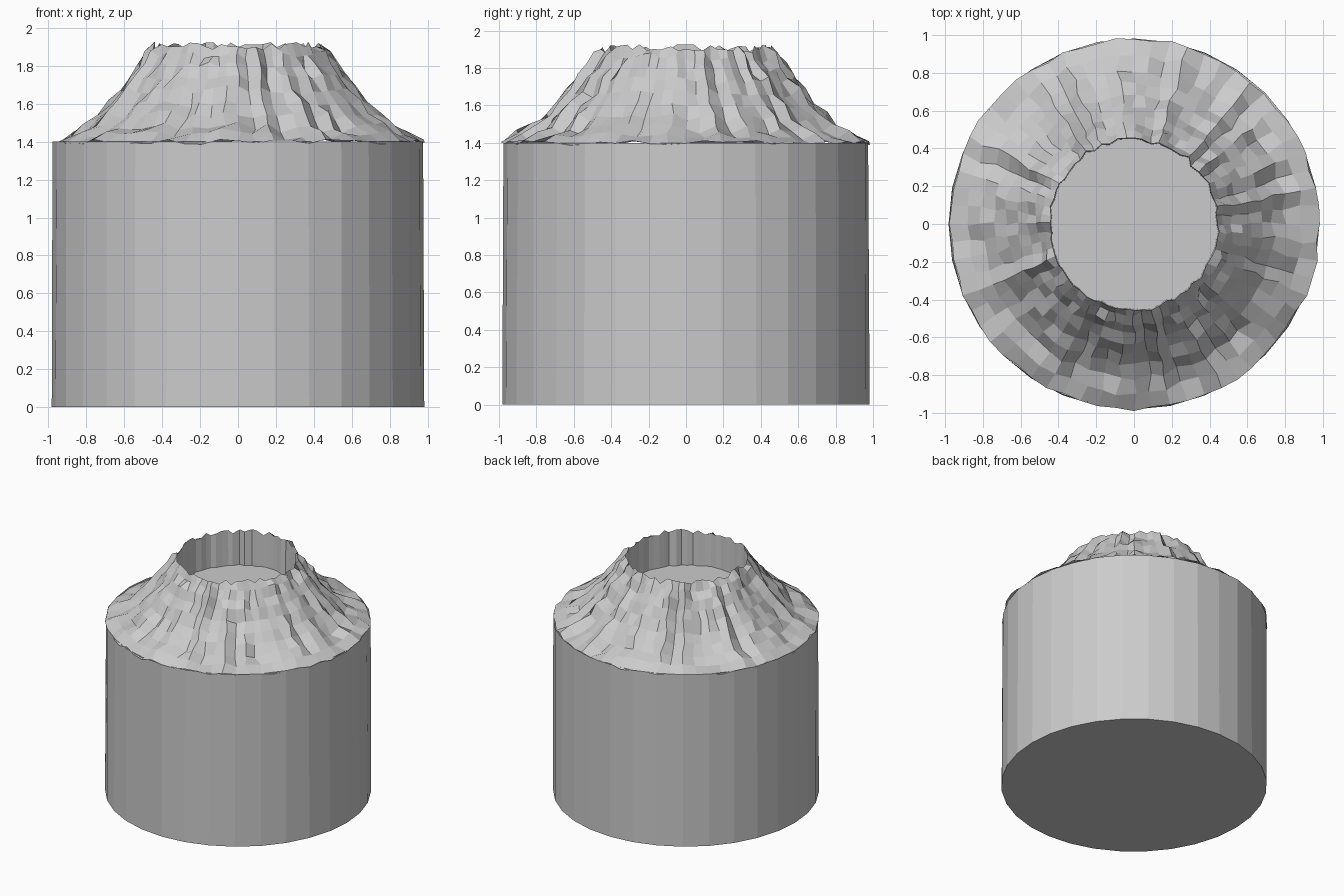
import bpy, bmesh, math, random

if "Cube" in bpy.data.objects:
    bpy.data.objects.remove(bpy.data.objects["Cube"])

random.seed(7)
SIDES = 32          # facets of the drum
SEG = 64            # columns of the rocky slope

rock = bpy.data.materials.new("grey rock")
rock.diffuse_color = (0.6, 0.6, 0.6, 1)
rock.use_nodes = True
rock.node_tree.nodes["Principled BSDF"].inputs["Base Color"].default_value = rock.diffuse_color


def finish(bm, name):
    me = bpy.data.meshes.new(name)
    bm.to_mesh(me)
    bm.free()
    me.materials.append(rock)
    ob = bpy.data.objects.new(name, me)
    bpy.context.collection.objects.link(ob)
    return ob


def polar(r, a, z):
    return (r * math.cos(a), r * math.sin(a), z)


def bridge(bm, low, high):
    n = len(low)
    for i in range(n):
        j = (i + 1) % n
        bm.faces.new((low[i], low[j], high[j], high[i]))


# Rocky slope: rings from the drum edge to the crater rim (radius, height)
profile = [(0.975, 1.40), (0.89, 1.44), (0.81, 1.48), (0.74, 1.54), (0.68, 1.60),
           (0.62, 1.67), (0.57, 1.74), (0.525, 1.80), (0.485, 1.86), (0.45, 1.905)]
# Ridges that run down the slope, column by column
ridge = [random.uniform(-0.022, 0.022) for _ in range(SEG)]

bm = bmesh.new()
rings = []
for k, (r, z) in enumerate(profile):
    ring = []
    for i in range(SEG):
        a = 2 * math.pi * i / SEG
        if k == 0:
            # the foot follows the straight facets of the drum
            rr = r if i % 2 == 0 else r * math.cos(math.pi / SIDES)
            rr += random.uniform(-0.004, 0.018)
            zz = z + random.uniform(-0.015, 0.012)
        else:
            rim = k == len(profile) - 1
            push = ridge[i] * (0.6 if rim else 1) + random.uniform(-0.016, 0.016)
            rr = r + push * 0.7
            zz = z + (random.uniform(-0.022, 0.022) if rim else push)
            a += random.uniform(-0.018, 0.018)
        ring.append(bm.verts.new(polar(rr, a, zz)))
    rings.append(ring)
for low, high in zip(rings, rings[1:]):
    bridge(bm, low, high)

# Crater wall, dropping to a flat floor
floor = [bm.verts.new((v.co.x * 0.99, v.co.y * 0.99, 1.63)) for v in rings[-1]]
bridge(bm, rings[-1], floor)
bm.faces.new(floor)
finish(bm, "rocky_cone")

# Faceted drum below the slope, with its closed base
bm = bmesh.new()
base, top = [], []
for i in range(SIDES):
    a = 2 * math.pi * i / SIDES
    base.append(bm.verts.new(polar(0.982, a, 0)))
    foot = rings_z = 1.40
    top.append(bm.verts.new(polar(0.977 + random.uniform(-0.006, 0.006), a, foot)))
bridge(bm, base, top)
bm.faces.new(base[::-1])
finish(bm, "drum")
